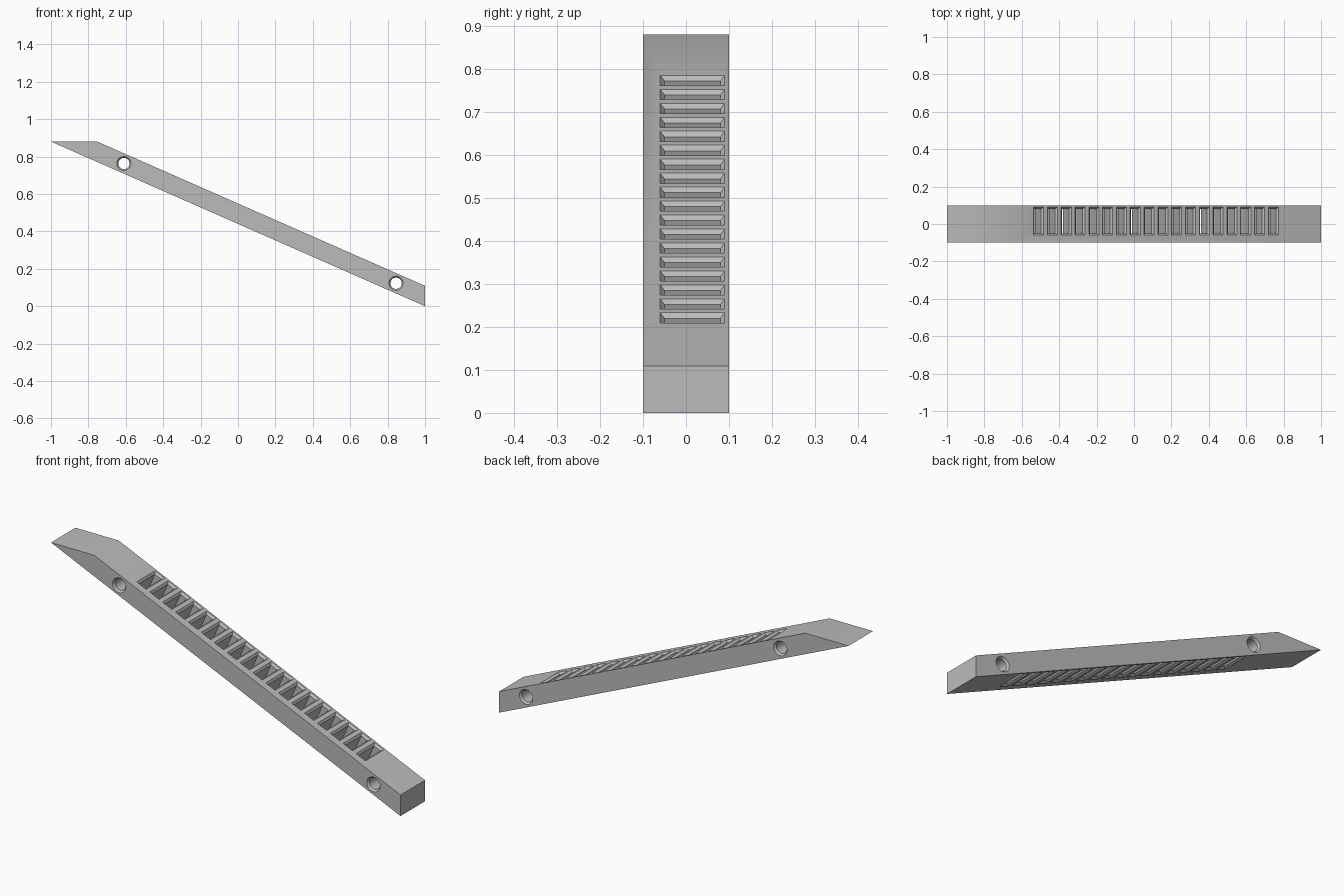
import bpy, bmesh, math
from mathutils import Vector

cube = bpy.data.objects.get("Cube")
if cube:
    bpy.data.objects.remove(cube, do_unlink=True)

SLOPE = 0.44        # fall of the bar per unit of x
RISE = 0.109        # vertical thickness of the bar
HALF = 0.05         # half of the thickness across the bar
HALF_WIDTH = 0.1
CHAMFER = 0.01
OVER = 0.005        # how far cutters reach past the surface

along = Vector((1, 0, -SLOPE)).normalized()
normal = Vector((SLOPE, 0, 1)).normalized()
across = Vector((0, 1, 0))

grey = bpy.data.materials.new("mid_grey")
grey.use_nodes = True
color = (0.5, 0.5, 0.5, 1)
grey.diffuse_color = color
grey.node_tree.nodes["Principled BSDF"].inputs["Base Color"].default_value = color


def loft(bm, rings):
    """Skin a closed solid through rings of equal point count."""
    loops = [[bm.verts.new(p) for p in ring] for ring in rings]
    faces = [bm.faces.new(loops[0]), bm.faces.new(loops[-1])]
    count = len(loops[0])
    for a, b in zip(loops, loops[1:]):
        for i in range(count):
            j = (i + 1) % count
            faces.append(bm.faces.new((a[i], a[j], b[j], b[i])))
    bmesh.ops.recalc_face_normals(bm, faces=faces)


def finish(bm, name):
    mesh = bpy.data.meshes.new(name)
    bm.to_mesh(mesh)
    bm.free()
    mesh.materials.append(grey)
    obj = bpy.data.objects.new(name, mesh)
    bpy.context.collection.objects.link(obj)
    return obj


def levels(half):
    """Depths through a part with the extra size a chamfer gives there."""
    edge, grow = half + OVER, CHAMFER + OVER
    inner = half - CHAMFER
    return [(-edge, grow), (-inner, 0), (inner, 0), (edge, grow)]


def slot(bm, center):
    rings = []
    for depth, grow in levels(HALF):
        u, v = 0.0195 + grow, 0.065 + grow
        rings.append([center + normal * depth + along * su * u + across * sv * v
                      for su, sv in ((-1, -1), (1, -1), (1, 1), (-1, 1))])
    loft(bm, rings)


def bolt_hole(bm, x, z):
    rings = []
    for depth, grow in levels(HALF_WIDTH):
        r = 0.03 + grow * 0.8
        rings.append([Vector((x + r * math.cos(a), depth, z + r * math.sin(a)))
                      for a in (math.tau * i / 32 for i in range(32))])
    loft(bm, rings)


# Slanted bar with a level top tip and an upright lower end
top = 2 * SLOPE
profile = [(-1, top), (1, 0), (1, RISE), (-1 + RISE / SLOPE, top)]
bm = bmesh.new()
loft(bm, [[Vector((x, y, z)) for x, z in profile] for y in (-HALF_WIDTH, HALF_WIDTH)])
bar = finish(bm, "slotted_bar")

# Row of chamfered slots and two countersunk holes
bm = bmesh.new()
COUNT = 18
first, last = -0.51, 0.745
for i in range(COUNT):
    x = first + (last - first) * i / (COUNT - 1)
    surface = Vector((x, 0.015, SLOPE * (1 - x) + RISE))
    slot(bm, surface - normal * HALF)
for x in (-0.61, 0.845):
    bolt_hole(bm, x, SLOPE * (1 - x) + RISE / 2)
cutter = finish(bm, "slot_and_hole_cutter")
cutter.hide_render = True

cut = bar.modifiers.new("cut", "BOOLEAN")
cut.operation = "DIFFERENCE"
cut.solver = "EXACT"
cut.object = cutter
bpy.ops.object.select_all(action="DESELECT")
bar.select_set(True)
bpy.context.view_layer.objects.active = bar
bpy.ops.object.modifier_apply(modifier=cut.name)
bpy.data.objects.remove(cutter, do_unlink=True)
bpy.ops.object.shade_smooth_by_angle(angle=math.radians(25))
